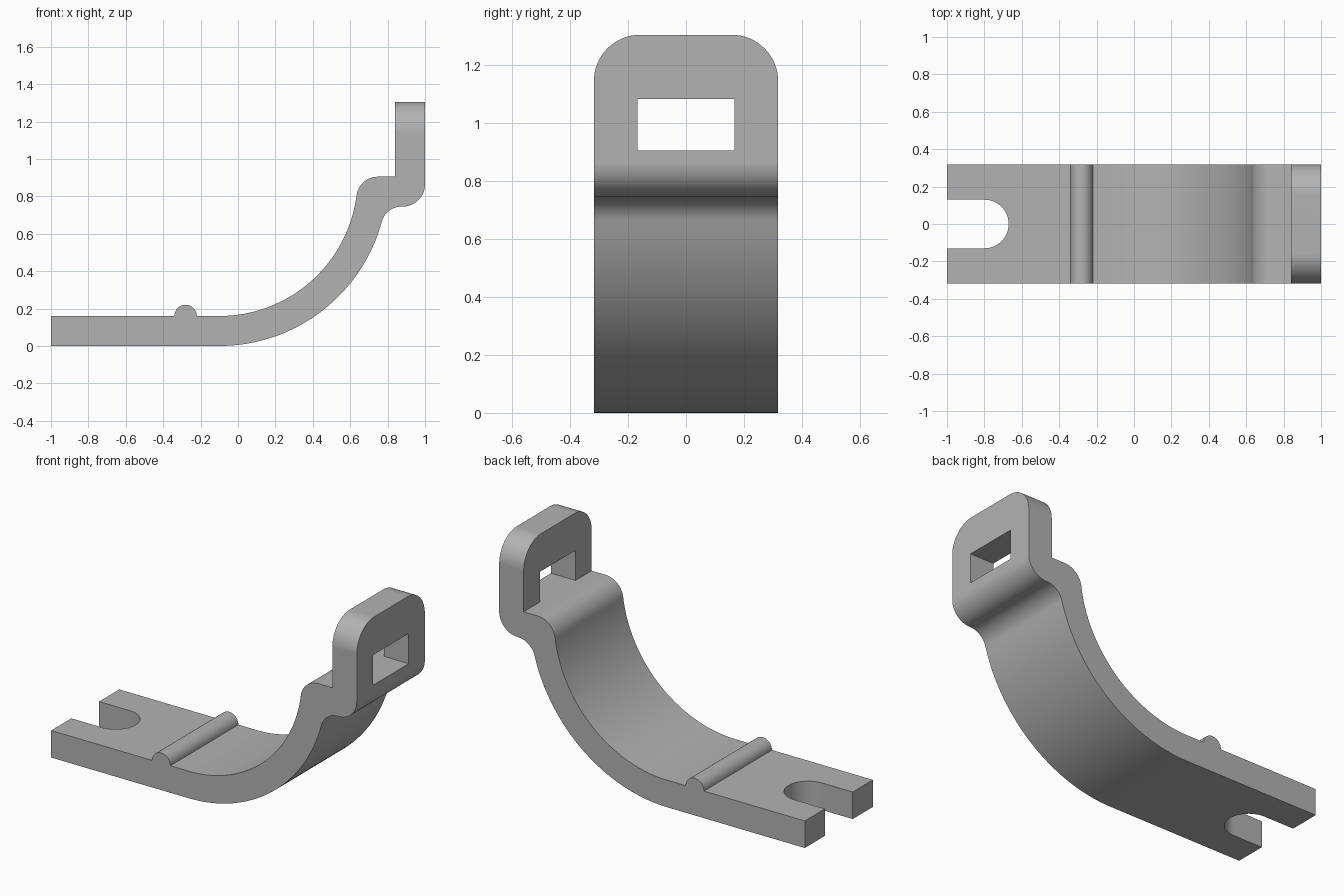
import bpy
import bmesh
from math import cos, sin, radians, degrees, atan2, sqrt
from mathutils import Vector

cube = bpy.data.objects.get("Cube")
if cube:
    bpy.data.objects.remove(cube, do_unlink=True)

HALF_WIDTH = 0.318
THICK = 0.16
TOP = 1.305

steel = bpy.data.materials.new("plain grey")
steel.use_nodes = True
grey = (0.45, 0.45, 0.45, 1)
steel.diffuse_color = grey
steel.node_tree.nodes["Principled BSDF"].inputs["Base Color"].default_value = grey


def arc(cx, cy, r, start, end, steps):
    """Points on a circular arc, angles in degrees."""
    angles = [radians(start + (end - start) * i / steps) for i in range(steps + 1)]
    return [(cx + r * cos(a), cy + r * sin(a)) for a in angles]


def prism(name, outline, place, push):
    """Extrude a closed 2D outline along a vector."""
    bm = bmesh.new()
    face = bm.faces.new([bm.verts.new(place(u, v)) for u, v in outline])
    grown = bmesh.ops.extrude_face_region(bm, geom=[face])["geom"]
    moved = [g for g in grown if isinstance(g, bmesh.types.BMVert)]
    bmesh.ops.translate(bm, verts=moved, vec=Vector(push))
    bmesh.ops.recalc_face_normals(bm, faces=bm.faces)
    mesh = bpy.data.meshes.new(name)
    bm.to_mesh(mesh)
    bm.free()
    mesh.materials.append(steel)
    obj = bpy.data.objects.new(name, mesh)
    bpy.context.collection.objects.link(obj)
    return obj


def carve(target, cutter, operation):
    """Apply a boolean and discard the cutter."""
    cutter.hide_render = True
    mod = target.modifiers.new("cut", 'BOOLEAN')
    mod.operation = operation
    mod.solver = 'EXACT'
    mod.object = cutter
    bpy.context.view_layer.objects.active = target
    bpy.ops.object.modifier_apply(modifier=mod.name)
    bpy.data.objects.remove(cutter, do_unlink=True)


# Side profile: flat foot, large bend, shoulder and upright tab
bend_x, bend_z, outer = -0.1, 0.9, 0.9
inner = outer - THICK
shoulder, hollow, heel = 0.115, 0.11, 0.12
ledge, under = 0.905, 0.745


def tangent_circle(bend_radius, r, z):
    """Centre x and contact angle of a circle touching the bend."""
    dz = z - bend_z
    dx = sqrt((bend_radius + r) ** 2 - dz ** 2)
    return bend_x + dx, degrees(atan2(dz, dx))


hollow_x, hollow_a = tangent_circle(outer, hollow, under - hollow)
shoulder_x, shoulder_a = tangent_circle(inner, shoulder, ledge - shoulder)

profile = [(-1, 0)]
profile += arc(bend_x, bend_z, outer, -90, hollow_a, 40)
profile += arc(hollow_x, under - hollow, hollow, 180 + hollow_a, 90, 12)[1:]
profile += arc(1 - heel, under + heel, heel, -90, 0, 14)
profile += [(1, TOP), (1 - THICK, TOP), (1 - THICK, ledge)]
profile += arc(shoulder_x, ledge - shoulder, shoulder, 90, 180 + shoulder_a, 14)
profile += arc(bend_x, bend_z, inner, shoulder_a, -90, 40)[1:]
# Raised half-round bead across the foot
profile += arc(-0.28, THICK, 0.06, 0, 180, 18)
profile += [(-1, THICK)]

bracket = prism("bent_bracket", profile, lambda u, v: (u, -0.4, v), (0, 0.8, 0))

# Trim to width, with rounded tab corners
corner = 0.16
outline = [(-HALF_WIDTH, -0.1), (HALF_WIDTH, -0.1)]
outline += arc(HALF_WIDTH - corner, TOP - corner, corner, 0, 90, 16)
outline += arc(corner - HALF_WIDTH, TOP - corner, corner, 90, 180, 16)
carve(bracket, prism("width_trim", outline, lambda u, v: (-1.2, u, v), (2.4, 0, 0)), 'INTERSECT')

# Rectangular window through the tab
window = [(-0.167, ledge), (0.167, ledge), (0.167, 1.083), (-0.167, 1.083)]
carve(bracket, prism("window_cutter", window, lambda u, v: (0.8, u, v), (0.4, 0, 0)), 'DIFFERENCE')

# Open round-ended slot in the foot
slot_r = 0.13
slot = [(-1.2, -slot_r)] + arc(-0.67 - slot_r, 0, slot_r, -90, 90, 28) + [(-1.2, slot_r)]
carve(bracket, prism("slot_cutter", slot, lambda u, v: (u, v, -0.1), (0, 0, 0.4)), 'DIFFERENCE')

# Smooth curves, crisp edges
bpy.ops.object.select_all(action='DESELECT')
bracket.select_set(True)
bpy.context.view_layer.objects.active = bracket
bpy.ops.object.shade_smooth_by_angle(angle=radians(30))
normals = bracket.modifiers.new("flat_face_normals", 'WEIGHTED_NORMAL')
normals.keep_sharp = True
